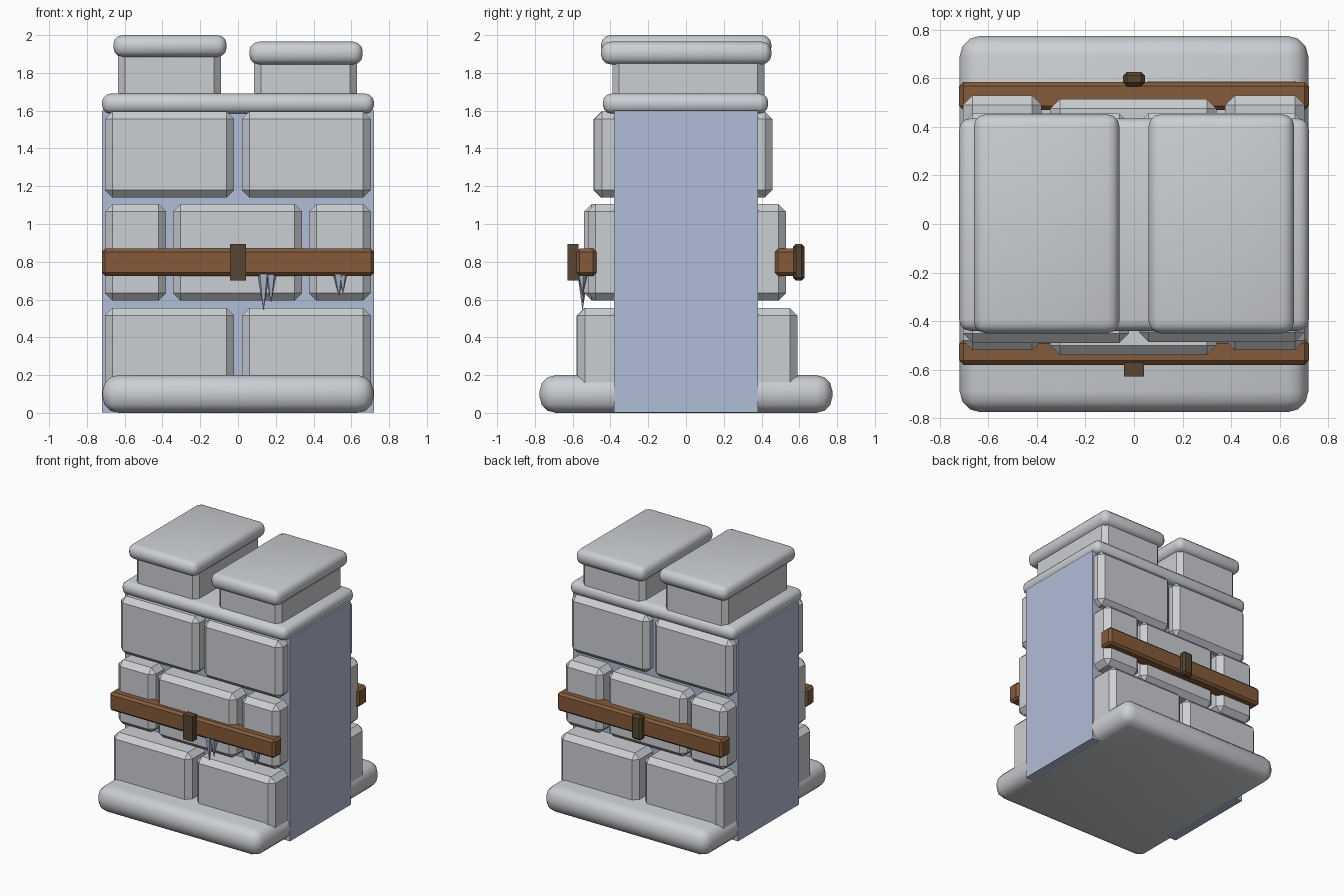
import bpy
import bmesh
from mathutils import Vector

cube = bpy.data.objects.get("Cube")
if cube:
    bpy.data.objects.remove(cube, do_unlink=True)


def material(name, r, g, b):
    m = bpy.data.materials.new(name)
    m.use_nodes = True
    m.diffuse_color = (r, g, b, 1)
    m.node_tree.nodes["Principled BSDF"].inputs["Base Color"].default_value = (r, g, b, 1)
    return m


stone = material("pale stone", 0.60, 0.62, 0.65)
mortar = material("blue mortar", 0.44, 0.51, 0.67)
wood = material("brown wood", 0.23, 0.105, 0.043)
dark_wood = material("dark wood", 0.095, 0.06, 0.032)


def finish(bm, name, mat):
    mesh = bpy.data.meshes.new(name)
    bm.to_mesh(mesh)
    bm.free()
    mesh.materials.append(mat)
    obj = bpy.data.objects.new(name, mesh)
    bpy.context.collection.objects.link(obj)
    return obj


def block(name, mat, x, y, z, bevel=0, segments=1):
    """Box between the given (min, max) ranges, chamfered or rounded."""
    bm = bmesh.new()
    bmesh.ops.create_cube(bm, size=1)
    for v in bm.verts:
        v.co = Vector([(lo + hi) / 2 + c * (hi - lo)
                       for c, (lo, hi) in zip(v.co, (x, y, z))])
    if bevel:
        bmesh.ops.bevel(bm, geom=bm.edges[:], offset=bevel, segments=segments,
                        profile=0.5, affect='EDGES', clamp_overlap=True)
    obj = finish(bm, name, mat)
    if segments > 1:
        bpy.ops.object.select_all(action='DESELECT')
        obj.select_set(True)
        bpy.context.view_layer.objects.active = obj
        bpy.ops.object.shade_smooth_by_angle(angle=0.7)
    return obj


def icicle(name, x, y, top, tip, radius, lean):
    """Thin five-sided spike pointing down."""
    bm = bmesh.new()
    ring = bmesh.ops.create_circle(bm, segments=5, radius=radius, cap_ends=True)["verts"]
    for v in ring:
        v.co += Vector((x, y, top))
    point = bm.verts.new((x + lean, y, tip))
    for e in bm.edges[:]:
        bm.faces.new((*e.verts, point))
    bmesh.ops.recalc_face_normals(bm, faces=bm.faces[:])
    return finish(bm, name, mortar)


# Core wall and rounded slabs
block("wall_core", mortar, (-0.72, 0.72), (-0.38, 0.38), (0.002, 1.6))
block("base_slab", stone, (-0.718, 0.718), (-0.775, 0.775), (0, 0.2), 0.085, 3)
block("top_slab", stone, (-0.72, 0.72), (-0.44, 0.435), (1.585, 1.69), 0.045, 3)

# Courses of chamfered bricks running through the wall
halves = [(-0.705, -0.02), (0.02, 0.703)]
thirds = [(-0.705, -0.38), (-0.345, 0.34), (0.375, 0.703)]
courses = [
    ("lower", halves, (0.1, 0.555), [(-0.58, 0.575), (-0.575, 0.59)]),
    ("middle", thirds, (0.595, 1.105), [(-0.52, 0.53), (-0.54, 0.515), (-0.52, 0.53)]),
    ("upper", halves, (1.14, 1.595), [(-0.49, 0.455), (-0.485, 0.457)]),
]
for course, spans, z, depths in courses:
    for i, (x, y) in enumerate(zip(spans, depths)):
        block(f"{course}_brick_{i + 1}", stone, x, y, z, 0.04)

# Two battlements with rounded caps
for side, x, cap_x, cap_z in [
        ("right", (-0.635, -0.09), (-0.66, -0.06), (1.885, 2.0)),
        ("left", (0.085, 0.63), (0.06, 0.66), (1.845, 1.965))]:
    block(f"{side}_battlement", stone, x, (-0.39, 0.415), (1.62, cap_z[0] + 0.05), 0.036)
    block(f"{side}_battlement_cap", stone, cap_x, (-0.45, 0.452), cap_z, 0.05, 3)

# Wooden beams and their straps
block("front_beam", wood, (-0.72, 0.72), (-0.58, -0.475), (0.725, 0.87), 0.017)
block("back_beam", wood, (-0.72, 0.72), (0.47, 0.585), (0.725, 0.87), 0.017)
block("front_strap", dark_wood, (-0.042, 0.042), (-0.628, -0.57), (0.7, 0.895))
block("back_strap", dark_wood, (-0.045, 0.045), (0.567, 0.627), (0.7, 0.895), 0.016)

# Icicles under the front beam
for i, (x, tip, radius, lean) in enumerate([
        (0.135, 0.54, 0.033, 0), (0.175, 0.58, 0.03, 0),
        (0.53, 0.615, 0.03, 0.005), (0.555, 0.63, 0.025, 0)]):
    icicle(f"icicle_{i + 1}", x, -0.548, 0.74, tip, radius, lean)
